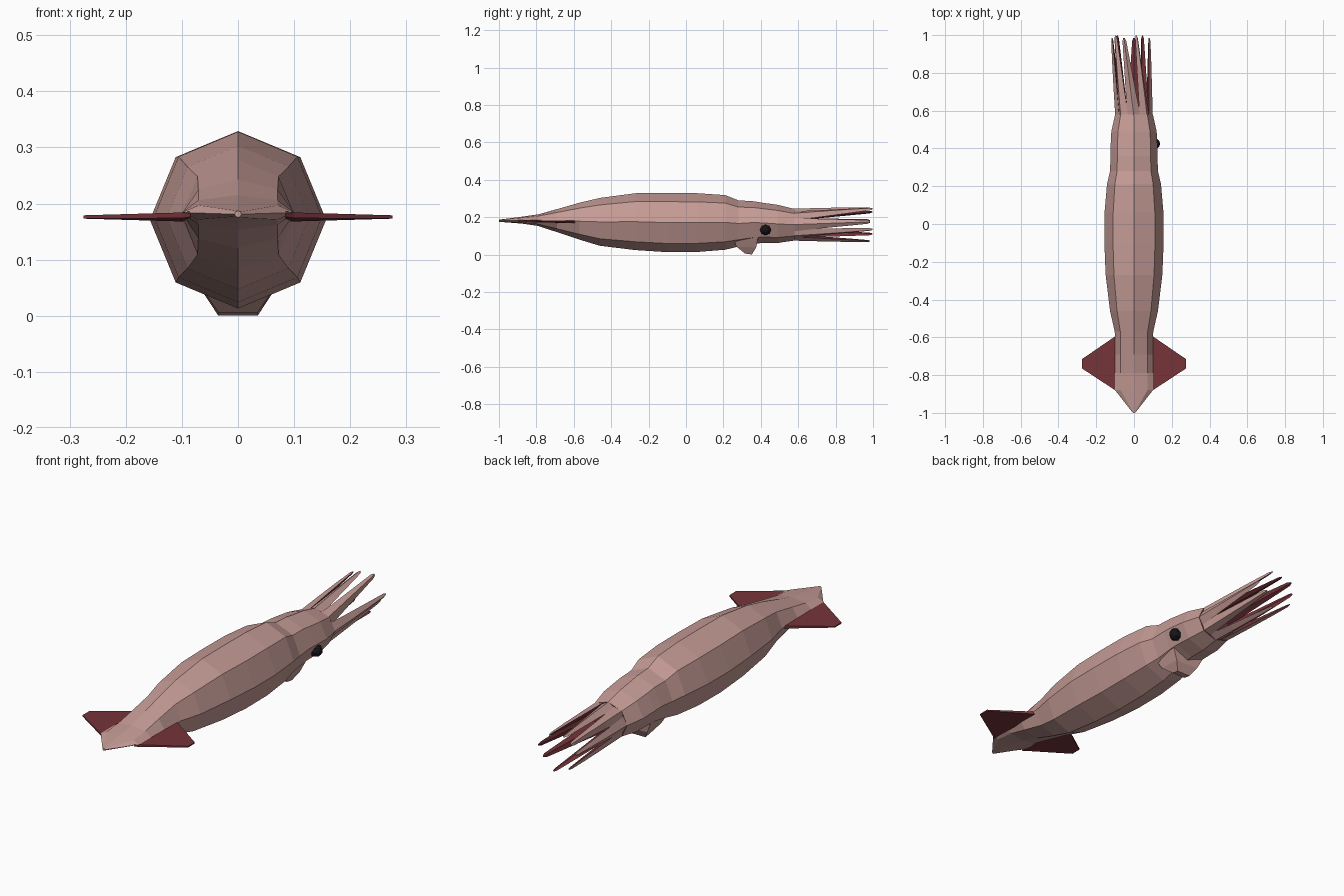
import bpy, bmesh, math
from mathutils import Vector

if "Cube" in bpy.data.objects:
    bpy.data.objects.remove(bpy.data.objects["Cube"])


def material(name, rgb):
    m = bpy.data.materials.new(name)
    m.diffuse_color = (*rgb, 1)
    m.use_nodes = True
    m.node_tree.nodes["Principled BSDF"].inputs["Base Color"].default_value = m.diffuse_color
    return m


PINK = material("skin pink", (0.56, 0.33, 0.305))
RED = material("deep red", (0.18, 0.034, 0.042))
BLACK = material("eye black", (0.008, 0.008, 0.01))


def loft(name, rings, mats):
    """Skin a list of equally sized point rings and cap both ends."""
    bm = bmesh.new()
    rows = [[bm.verts.new(p) for p in ring] for ring in rings]
    n = len(rows[0])
    for a, b in zip(rows, rows[1:]):
        for i in range(n):
            j = (i + 1) % n
            bm.faces.new((a[i], a[j], b[j], b[i]))
    bm.faces.new(rows[0])
    bm.faces.new(rows[-1])
    bmesh.ops.recalc_face_normals(bm, faces=bm.faces)
    me = bpy.data.meshes.new(name)
    bm.to_mesh(me)
    bm.free()
    for m in mats:
        me.materials.append(m)
    ob = bpy.data.objects.new(name, me)
    bpy.context.collection.objects.link(ob)
    return ob


def octagon(y, w, top, bottom):
    mid, h = (top + bottom) / 2, (top - bottom) / 2
    return [(w * math.cos(math.radians(45 * k)), y,
             mid + h * math.sin(math.radians(45 * k))) for k in range(8)]


# Mantle and head: y, half width, top z, bottom z
profile = [
    (-1.0, 0.006, 0.187, 0.175), (-0.88, 0.100, 0.202, 0.166),
    (-0.79, 0.100, 0.215, 0.153), (-0.69, 0.100, 0.243, 0.120),
    (-0.57, 0.102, 0.277, 0.080), (-0.46, 0.127, 0.303, 0.047),
    (-0.27, 0.150, 0.328, 0.024), (-0.10, 0.157, 0.329, 0.013),
    (0.06, 0.156, 0.328, 0.014), (0.21, 0.143, 0.318, 0.026),
    (0.28, 0.127, 0.290, 0.043), (0.36, 0.124, 0.285, 0.058),
    (0.41, 0.124, 0.277, 0.062), (0.49, 0.120, 0.266, 0.062),
    (0.58, 0.100, 0.244, 0.075)]
body = loft("mantle_and_head", [octagon(*p) for p in profile], [PINK, RED])
for f in body.data.polygons:
    if f.normal.y > 0.95:
        f.material_index = 1

# Tail fins, thinner toward the outer edge
for side, label in ((1, "right"), (-1, "left")):
    root = [(0.085 * side, y, z) for y, z in
            ((-0.59, 0.182), (-0.895, 0.186), (-0.895, 0.176), (-0.59, 0.168))]
    seam = [(0.1 * side, y, z) for y, z in
            ((-0.595, 0.181), (-0.88, 0.184), (-0.88, 0.174), (-0.595, 0.168))]
    edge = [(0.275 * side, y, z) for y, z in
            ((-0.715, 0.179), (-0.765, 0.179), (-0.765, 0.173), (-0.715, 0.173))]
    loft("tail_fin_" + label, [root, seam, edge], [RED])

# Siphon under the neck
def siphon_ring(y0, y1, w, z0, z1):
    return [(-w, y0, z0), (w, y0, z0), (w, y1, z1), (-w, y1, z1)]


loft("siphon", [siphon_ring(0.25, 0.385, 0.085, 0.09, 0.09),
                siphon_ring(0.27, 0.375, 0.060, 0.042, 0.038),
                siphon_ring(0.315, 0.352, 0.035, 0.006, 0.0)], [PINK])

# Arms: tip x and z for each corner of the head, starting on the right
tips = [(0.080, 0.175), (0.012, 0.245), (-0.053, 0.247), (-0.098, 0.228),
        (-0.115, 0.180), (-0.088, 0.110), (0.0, 0.073), (0.045, 0.135)]
for k, (tx, tz) in enumerate(tips):
    a = math.radians(45 * k)
    out = Vector((math.cos(a), 0, math.sin(a)))
    tan = Vector((-math.sin(a), 0, math.cos(a)))
    base = Vector((0.078 * out.x, 0.565, 0.16 + 0.064 * out.z))
    tip = Vector((tx, 0.985 + 0.013 * (k % 2), tz))
    rings = []
    for t, w, d in ((0, 0.036, 0.021), (0.35, 0.026, 0.017),
                    (0.7, 0.017, 0.012), (0.96, 0.010, 0.007), (1, 0.004, 0.003)):
        c = base.lerp(tip, t)
        rings.append([c + out * d, c + tan * w, c - out * d * 0.6, c - tan * w])
    arm = loft("arm_%d" % (k + 1), rings, [PINK, RED])
    for f in arm.data.polygons:
        if f.normal.dot(out) < -0.3:
            f.material_index = 1

# Single eye on the right side of the head
bpy.ops.mesh.primitive_uv_sphere_add(segments=8, ring_count=6, radius=0.03,
                                     location=(0.108, 0.425, 0.133),
                                     rotation=(0, math.pi / 2, 0))
eye = bpy.context.object
eye.name = "eye"
eye.data.materials.append(BLACK)
